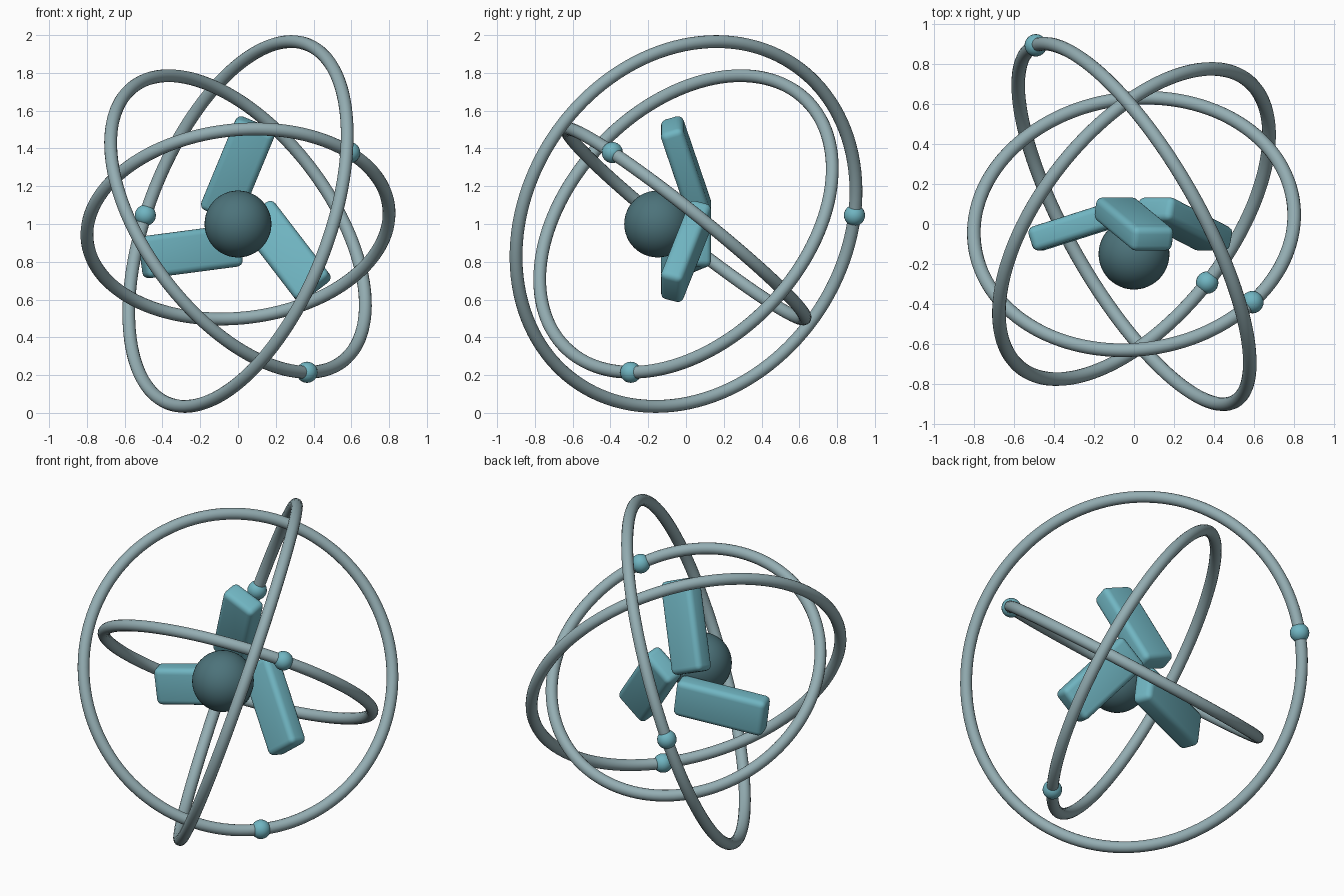
import bpy, math
from mathutils import Vector, Matrix

if "Cube" in bpy.data.objects:
    bpy.data.objects.remove(bpy.data.objects["Cube"])

CENTRE = Vector((0, 0, 1))


def srgb(r, g, b):
    return tuple(c / 12.92 if c <= 0.04045 else ((c + 0.055) / 1.055) ** 2.4
                 for c in (r, g, b)) + (1.0,)


def material(name, colour):
    m = bpy.data.materials.new(name)
    m.diffuse_color = colour
    m.use_nodes = True
    m.node_tree.nodes["Principled BSDF"].inputs["Base Color"].default_value = m.diffuse_color
    return m


grey = material("pale grey teal", srgb(0.58, 0.68, 0.70))
teal = material("bright teal", srgb(0.44, 0.71, 0.76))
dark = material("dark teal", srgb(0.30, 0.45, 0.48))


def finish(name, mat, angle=180):
    ob = bpy.context.object
    ob.name = name
    ob.data.materials.append(mat)
    bpy.ops.object.shade_smooth_by_angle(angle=math.radians(angle))
    return ob


def ball(name, loc, radius, mat, segments):
    bpy.ops.mesh.primitive_uv_sphere_add(segments=segments, ring_count=segments // 2,
                                         radius=radius, location=loc)
    return finish(name, mat)


# Core ball, set forward of the middle
ball("core", (0, -0.15, 1), 0.177, dark, 48)

# Three tilted orbit rings, each with a small bead on it: radius, axis, bead direction
rings = [
    ("outer", 1.019, (0.823, 0.469, -0.319), (-0.50, 0.885, 0.05)),
    ("middle", 0.914, (0.675, -0.531, 0.512), (0.375, -0.30, -0.78)),
    ("inner", 0.803, (-0.09, 0.62, 0.78), (0.60, -0.392, 0.39)),
]
for name, radius, axis, bead in rings:
    axis = Vector(axis).normalized()
    bpy.ops.mesh.primitive_torus_add(major_radius=radius, minor_radius=0.034,
                                     major_segments=128, minor_segments=16,
                                     location=CENTRE,
                                     rotation=axis.to_track_quat('Z', 'Y').to_euler())
    finish(name + "_ring", grey)
    bead = Vector(bead)
    bead = (bead - axis * bead.dot(axis)).normalized() * radius
    ball(name + "_bead", CENTRE + bead, 0.056, teal, 24)

# Three rounded blades behind the core, tipped forward and swirled around it
blade_tilt = (Matrix.Translation((0, 0, 0.29))
              @ Matrix.Rotation(math.radians(22.5), 4, 'Y')
              @ Matrix.Rotation(math.radians(17.5), 4, 'X'))
for i in range(3):
    bpy.ops.mesh.primitive_cube_add(size=1)
    ob = bpy.context.object
    for v in ob.data.vertices:
        v.co = (v.co.x * 0.225, v.co.y * 0.125, v.co.z * 0.54)
    bevel = ob.modifiers.new("rounding", 'BEVEL')
    bevel.width = 0.033
    bevel.segments = 4
    bpy.ops.object.modifier_apply(modifier=bevel.name)
    finish("blade_%d" % (i + 1), teal, 40)
    ob.matrix_world = (Matrix.Translation(CENTRE)
                       @ Matrix.Rotation(math.radians(120 * i), 4, 'Y') @ blade_tilt)
